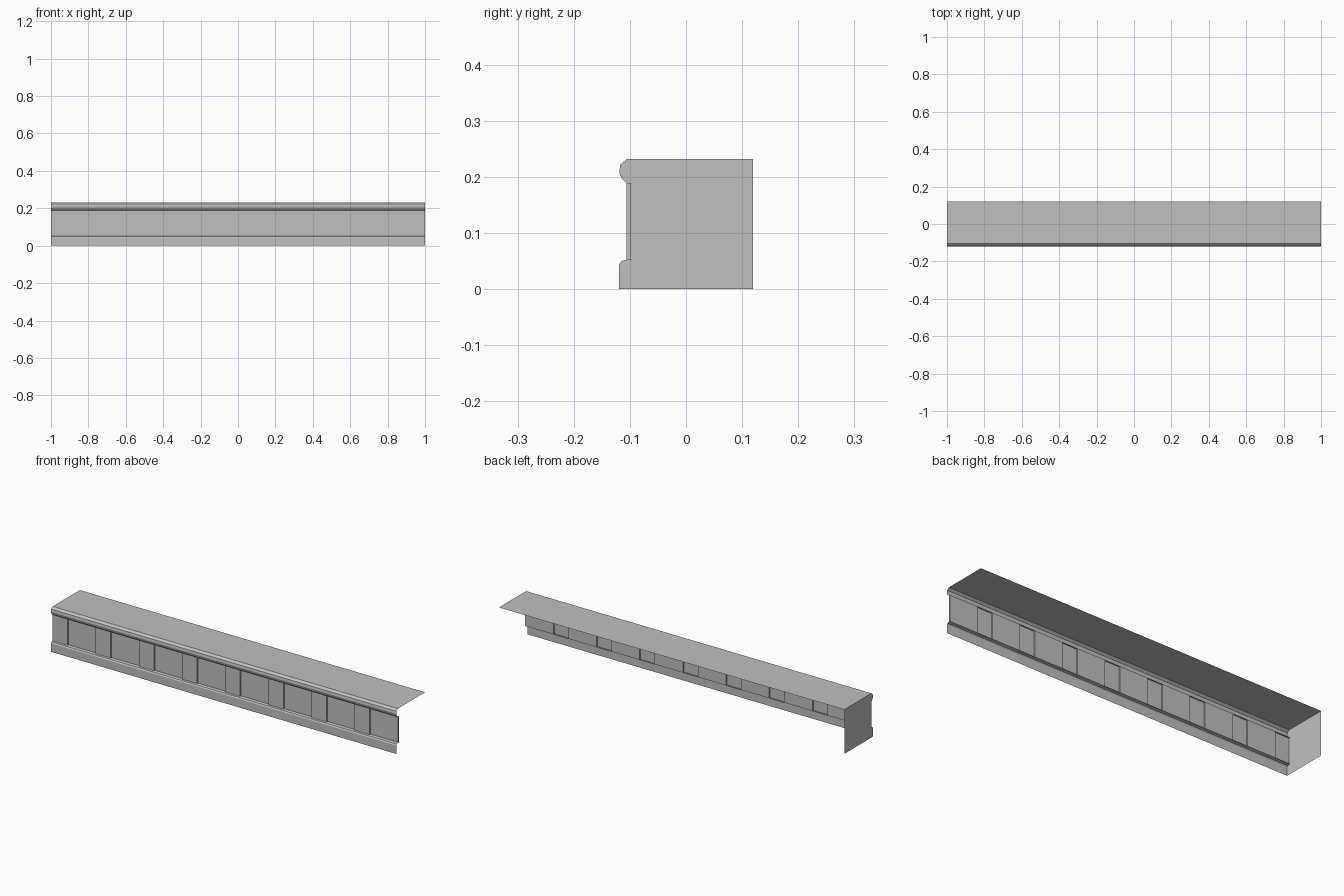
import bpy
import bmesh

cube = bpy.data.objects.get("Cube")
if cube:
    bpy.data.objects.remove(cube, do_unlink=True)

HALF = 1.0                 # half of the length
BACK, TOP = 0.119, 0.232
RAISED, RECESS = -0.106, -0.098
LOW, HIGH = 0.052, 0.189   # height range of the frieze
COUNT, BLOCK = 8, 0.087    # raised blocks and their width

stone = bpy.data.materials.new("grey_stone")
stone.use_nodes = True
grey = (0.53, 0.53, 0.53, 1)
stone.diffuse_color = grey
stone.node_tree.nodes["Principled BSDF"].inputs["Base Color"].default_value = grey


def make_object(name, bm):
    mesh = bpy.data.meshes.new(name)
    bm.to_mesh(mesh)
    bm.free()
    mesh.materials.append(stone)
    obj = bpy.data.objects.new(name, mesh)
    bpy.context.collection.objects.link(obj)
    return obj


def sweep(name, path, direction):
    """Open sheet: a chain of points swept along a vector."""
    bm = bmesh.new()
    verts = [bm.verts.new(p) for p in path]
    edges = [bm.edges.new(pair) for pair in zip(verts, verts[1:])]
    grown = bmesh.ops.extrude_edge_only(bm, edges=edges)["geom"]
    moved = [g for g in grown if isinstance(g, bmesh.types.BMVert)]
    bmesh.ops.translate(bm, verts=moved, vec=direction)
    return make_object(name, bm)


# Profiles as (y, z), listed from bottom to top
base_profile = [(-0.119, 0), (-0.119, 0.044), (-0.115, 0.05), (RAISED, LOW)]
crown_profile = [(RAISED, HIGH), (-0.115, 0.198), (-0.119, 0.209),
                 (-0.117, 0.222), (-0.105, TOP)]
along = (2 * HALF, 0, 0)


def at_end(profile):
    return [(-HALF, y, z) for y, z in profile]


# Mouldings with their ledges, and the top slab
sweep("base_moulding", at_end(base_profile + [(RECESS, LOW)]), along)
sweep("crown_moulding", at_end([(RECESS, HIGH)] + crown_profile), along)
sweep("top_surface", at_end([crown_profile[-1], (BACK, TOP)]), along)

# Frieze of alternating raised blocks and sunken panels
pitch = 2 * HALF / COUNT
steps = []
for i in range(COUNT):
    x = -HALF + i * pitch
    steps += [(x, RAISED), (x + BLOCK, RAISED),
              (x + BLOCK, RECESS), (x + pitch, RECESS)]
steps.append((HALF, RAISED))
frieze = sweep("block_frieze", [(x, y, LOW) for x, y in steps], (0, 0, HIGH - LOW))

# Single closed end
bm = bmesh.new()
outline = at_end(base_profile + crown_profile + [(BACK, TOP), (BACK, 0)])
bm.faces.new([bm.verts.new(p) for p in outline])
make_object("end_cap", bm)

# Turn every sheet outwards: up, forwards, or to the closed end
outward = {"base_moulding": (0, -1, 0), "crown_moulding": (0, -1, 0),
           "top_surface": (0, 0, 1), "block_frieze": (0, -1, 0),
           "end_cap": (-1, 0, 0)}
for name, direction in outward.items():
    mesh = bpy.data.objects[name].data
    total = sum(p.area * sum(n * d for n, d in zip(p.normal, direction))
                for p in mesh.polygons)
    if total < 0:
        mesh.flip_normals()
